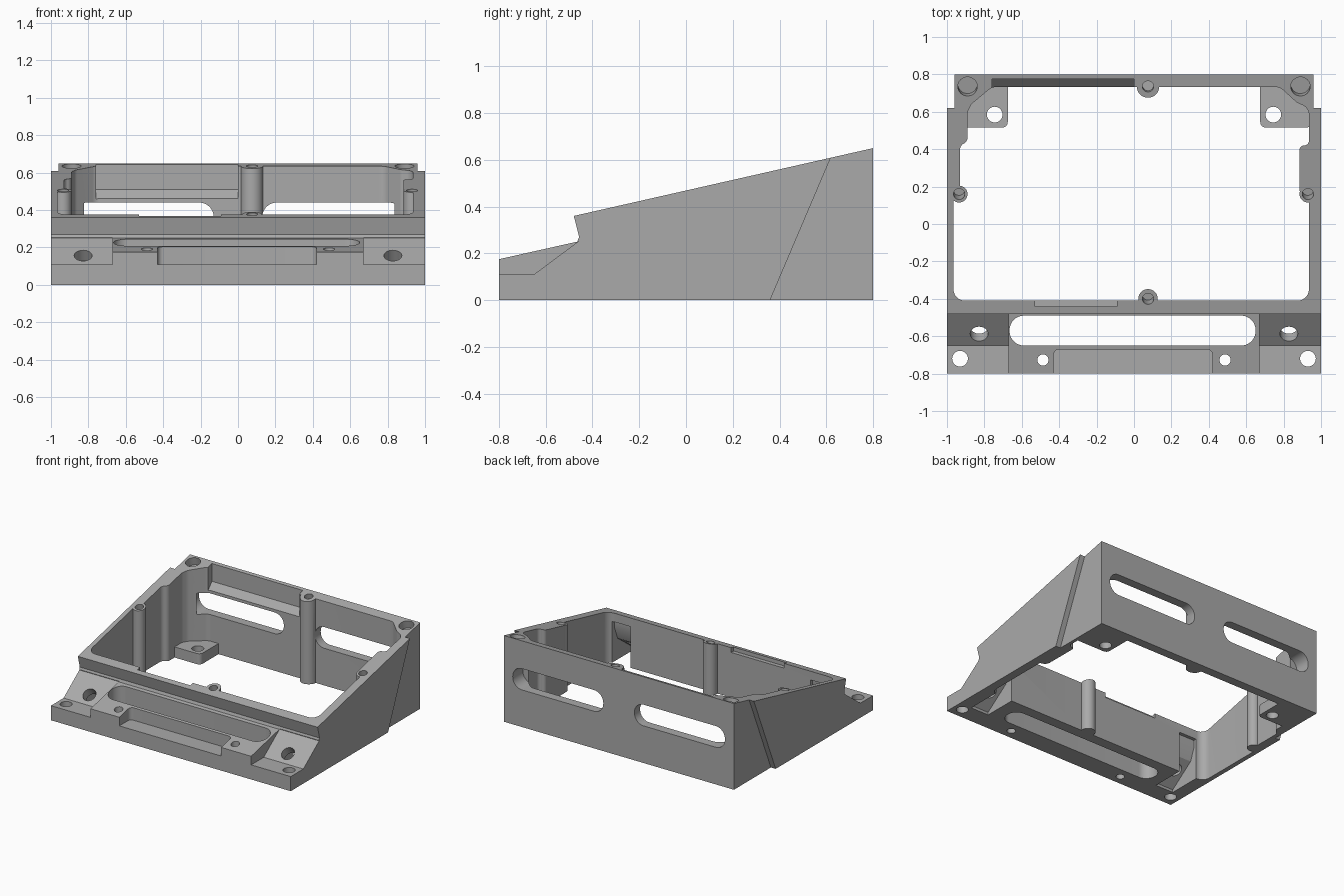
import bpy, bmesh, math
from mathutils import Vector, Matrix

if "Cube" in bpy.data.objects:
    bpy.data.objects.remove(bpy.data.objects["Cube"])

mat = bpy.data.materials.new("grey")
mat.diffuse_color = (0.4, 0.4, 0.4, 1)
mat.use_nodes = True
mat.node_tree.nodes["Principled BSDF"].inputs["Base Color"].default_value = mat.diffuse_color


def rounded(points, radius, steps=6):
    """Round every corner of a closed 2D outline."""
    out = []
    n = len(points)
    for i in range(n):
        p = Vector(points[i])
        to_a, to_b = Vector(points[i - 1]) - p, Vector(points[(i + 1) % n]) - p
        half = to_a.angle(to_b) / 2
        d = min(radius / math.tan(half), to_a.length * 0.48, to_b.length * 0.48)
        a, b = p + to_a.normalized() * d, p + to_b.normalized() * d
        c = p + (to_a.normalized() + to_b.normalized()).normalized() * d / math.cos(half)
        r = (a - c).length
        for k in range(steps + 1):
            q = a.lerp(b, k / steps) - c
            out.append(tuple(c + q.normalized() * r))
    return out


def prism(name, outline, lo, hi, axis="z"):
    """Extrude an outline: x,y along z / y,z along x / x,z along y."""
    place = {"z": lambda u, v, w: (u, v, w),
             "x": lambda u, v, w: (w, u, v),
             "y": lambda u, v, w: (u, w, v)}[axis]
    bm = bmesh.new()
    rings = [[bm.verts.new(place(u, v, w)) for u, v in outline] for w in (lo, hi)]
    bm.faces.new(rings[0])
    bm.faces.new(rings[1])
    n = len(outline)
    for i in range(n):
        j = (i + 1) % n
        bm.faces.new((rings[0][i], rings[0][j], rings[1][j], rings[1][i]))
    bmesh.ops.recalc_face_normals(bm, faces=bm.faces)
    return to_object(name, bm)


def to_object(name, bm):
    mesh = bpy.data.meshes.new(name)
    bm.to_mesh(mesh)
    bm.free()
    ob = bpy.data.objects.new(name, mesh)
    bpy.context.collection.objects.link(ob)
    mesh.materials.append(mat)
    return ob


def rod(name, centre, radius, depth, tilt=0.0):
    bm = bmesh.new()
    m = Matrix.Translation(centre) @ Matrix.Rotation(tilt, 4, "X")
    bmesh.ops.create_cone(bm, cap_ends=True, segments=32, radius1=radius,
                          radius2=radius, depth=depth, matrix=m)
    return to_object(name, bm)


def rect(x0, y0, x1, y1):
    return [(x0, y0), (x1, y0), (x1, y1), (x0, y1)]


def combine(target, tool, operation="DIFFERENCE"):
    mod = target.modifiers.new("combine", "BOOLEAN")
    mod.operation, mod.solver, mod.object = operation, "EXACT", tool
    bpy.context.view_layer.objects.active = target
    bpy.ops.object.modifier_apply(modifier=mod.name)
    bpy.data.objects.remove(tool)


def top_z(y):
    return 0.65 - (0.8 - y) * 0.29 / 1.28


TILT = math.atan2(0.29, 1.28)

# Wedge-shaped housing with a front ledge
side = [(-0.8, 0), (0.8, 0), (0.8, 0.65), (-0.48, 0.36), (-0.457, 0.27), (-0.465, 0.25), (-0.8, 0.175)]
body = prism("housing", side, -1, 1, "x")

# Slanted steps on the rear of both sides
step = [(0.317, -0.1), (0.658, 0.7), (0.9, 0.7), (0.9, -0.1)]
# Lowered front corners
corner = [(-0.9, 0.11), (-0.65, 0.11), (-0.462, 0.25), (-0.466, 0.262), (-0.9, 0.262)]
for s in (-1, 1):
    combine(body, prism("step_cutter", step, *sorted((s * 0.96, s * 1.1)), "x"))
    combine(body, prism("corner_cutter", corner, *sorted((s * 0.67, s * 1.1)), "x"))

# Main opening, leaving screw bosses on its walls
opening = [(-0.965, -0.41), (0.935, -0.41), (0.935, 0.16), (0.885, 0.16), (0.885, 0.42),
           (0.935, 0.42), (0.935, 0.62), (0.87, 0.65), (0.78, 0.732), (-0.76, 0.732),
           (-0.87, 0.64), (-0.89, 0.6), (-0.89, 0.44), (-0.93, 0.42), (-0.93, 0.16), (-0.965, 0.16)]
hole = prism("opening_cutter", rounded(opening, 0.06), -0.1, 0.8)
bosses = [(0.075, 0.735, 0.06), (0.075, -0.4, 0.052), (-0.935, 0.16, 0.045), (0.93, 0.16, 0.045)]
for x, y, r in bosses:
    combine(hole, rod("boss_cutter", (x, y, 0.3), r, 1.2))
combine(body, hole)

# Screw holes in the sloping rim
for x, y, r in bosses:
    combine(body, rod("screw_cutter", (x, y, top_z(y)), 0.03, 0.2, TILT))
for x in (-0.89, 0.89):
    combine(body, rod("rear_screw_cutter", (x, 0.735, top_z(0.735)), 0.052, 0.12, TILT))

# Relief along the rear wall and shallow notch in the front rim
combine(body, prism("rear_relief_cutter", [(0.7, 0.46), (0.73, 0.46), (0.775, 0.51), (0.775, 0.8), (0.7, 0.8)],
                    -0.76, 0.0, "x"))
combine(body, rod("rear_boss", (0.075, 0.735, 0.3), 0.06, 0.6), "UNION")
combine(body, prism("rim_notch_cutter", rect(-0.53, -0.44, -0.09, -0.4), 0.34, 0.5))

# Mounting pads inside the rear corners
for s in (-1, 1):
    x0, x1 = sorted((s * 0.675, s * 0.95))
    combine(body, prism("pad", rounded(rect(x0, 0.515, x1, 0.77), 0.03), 0, 0.08), "UNION")
    combine(body, rod("pad_hole_cutter", (s * 0.745, 0.585, 0.05), 0.042, 0.3))

# Rear slots
for s in (-1, 1):
    x0, x1 = sorted((s * 0.13, s * 0.885))
    combine(body, prism("rear_slot_cutter", rounded(rect(x0, 0.28, x1, 0.44), 0.0765, 10), 0.68, 0.9, "y"))

# Front ledge: long slot and open tray
combine(body, prism("front_slot_cutter", rounded(rect(-0.665, -0.65, 0.65, -0.49), 0.0765, 10), -0.1, 0.4))
combine(body, prism("tray_cutter", rounded(rect(-0.43, -0.95, 0.42, -0.67), 0.03), 0.11, 0.3))

# Front fixing holes and the pockets beneath the slanted ones
pocket = [(-0.66, -0.1), (-0.66, 0.02), (-0.47, 0.16), (-0.435, 0.25), (-0.435, 0.31), (-0.38, 0.31), (-0.38, -0.1)]
for s in (-1, 1):
    combine(body, rod("foot_hole_cutter", (s * 0.93, -0.72, 0.05), 0.042, 0.4))
    combine(body, rod("ledge_hole_cutter", (s * 0.487, -0.727, 0.1), 0.03, 0.5))
    combine(body, rod("slanted_hole_cutter", (s * 0.828, -0.587, 0.156), 0.048, 0.26, 0.635))
    x0, x1 = sorted((s * 0.75, s * 0.9))
    combine(body, prism("pocket_cutter", pocket, x0, x1, "x"))

# Smooth the curved walls, keep the edges crisp
bpy.ops.object.select_all(action="DESELECT")
body.select_set(True)
bpy.context.view_layer.objects.active = body
bpy.ops.object.shade_smooth_by_angle(angle=math.radians(30))
